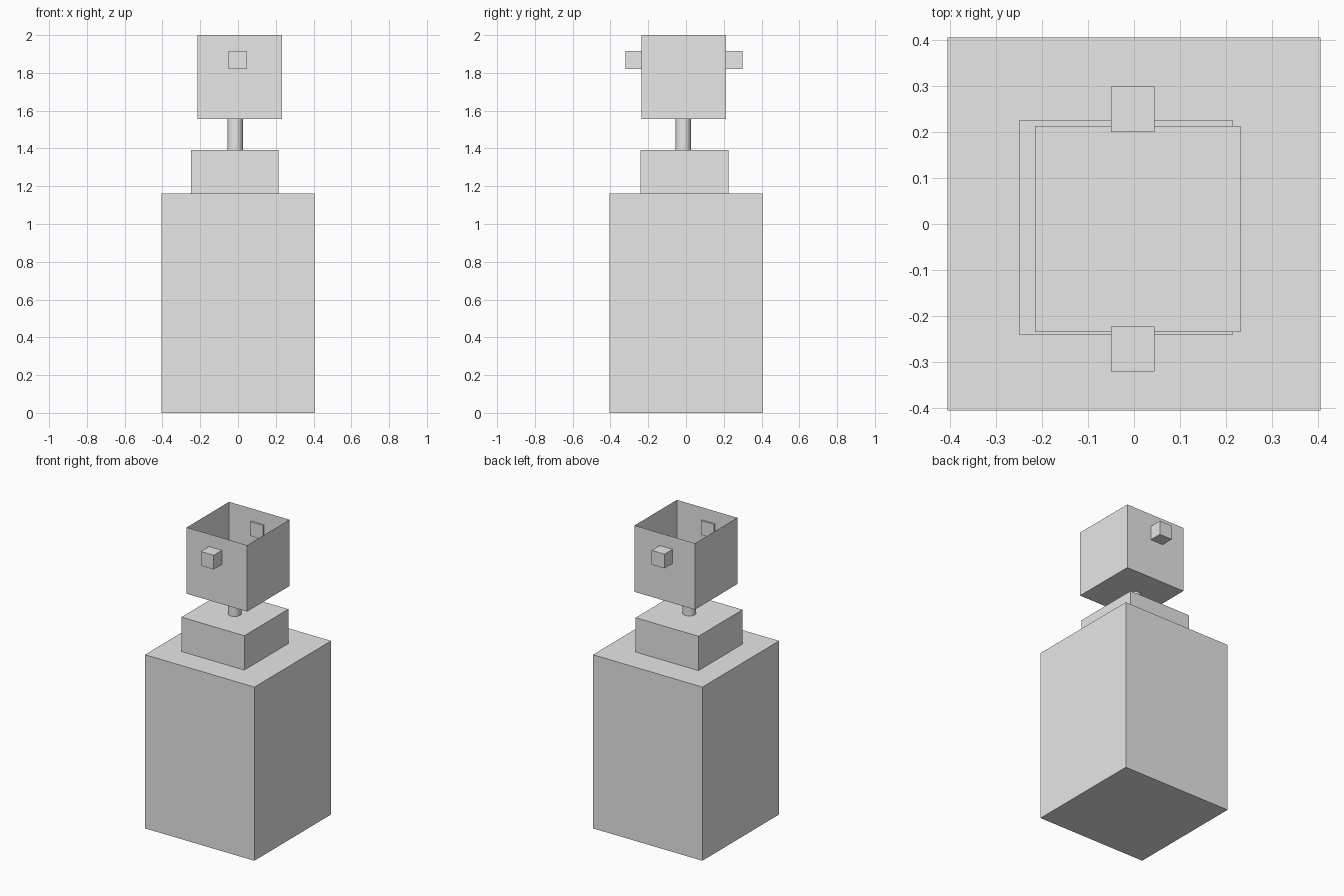
import bpy
import bmesh

if "Cube" in bpy.data.objects:
    bpy.data.objects.remove(bpy.data.objects["Cube"], do_unlink=True)

grey = bpy.data.materials.new("plain_grey")
grey.use_nodes = True
colour = (0.8, 0.8, 0.8, 1)
grey.diffuse_color = colour
grey.node_tree.nodes["Principled BSDF"].inputs["Base Color"].default_value = colour


def box(name, x, y, z, open_top=False):
    """Box spanning the given (low, high) ranges, optionally without its lid."""
    bm = bmesh.new()
    bmesh.ops.create_cube(bm, size=1)
    for v in bm.verts:
        v.co = [lo + (c + 0.5) * (hi - lo) for c, (lo, hi) in zip(v.co, (x, y, z))]
    bm.normal_update()
    if open_top:
        lid = [f for f in bm.faces if f.normal.z > 0.5]
        bmesh.ops.delete(bm, geom=lid, context="FACES_ONLY")
    mesh = bpy.data.meshes.new(name)
    bm.to_mesh(mesh)
    bm.free()
    mesh.materials.append(grey)
    obj = bpy.data.objects.new(name, mesh)
    bpy.context.collection.objects.link(obj)
    return obj


# Stacked blocks
box("body", (-0.405, 0.405), (-0.405, 0.405), (0, 1.162))
box("shoulder_block", (-0.25, 0.215), (-0.24, 0.225), (1.162, 1.392))

# Round neck
bpy.ops.mesh.primitive_cylinder_add(vertices=32, radius=0.041, depth=0.164,
                                    location=(-0.015, -0.015, 1.474))
neck = bpy.context.object
neck.name = "neck"
neck.data.materials.append(grey)
bpy.ops.object.shade_smooth_by_angle()

# Hollow head, thin walled and open at the top
box("head", (-0.215, 0.232), (-0.235, 0.213), (1.556, 2.0), open_top=True)

# Knobs piercing the front and back walls
for name, y in (("front_knob", (-0.321, -0.223)), ("back_knob", (0.2, 0.299))):
    box(name, (-0.05, 0.045), y, (1.821, 1.916))
